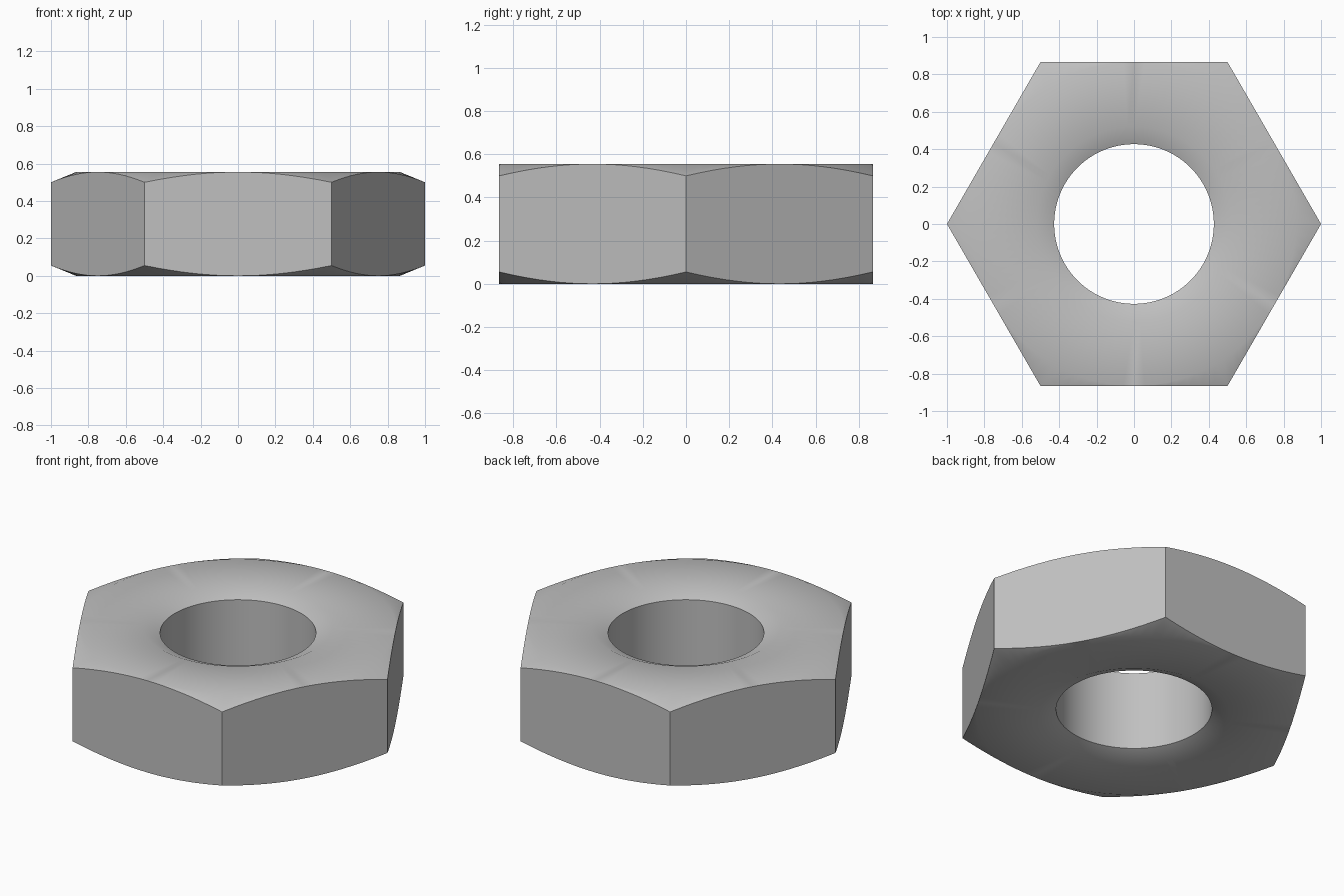
import bpy, bmesh
from math import pi, cos, sin

cube = bpy.data.objects.get("Cube")
if cube:
    bpy.data.objects.remove(cube, do_unlink=True)

HEIGHT = 0.555
APOTHEM = cos(pi / 6)
BORE, SINK, SINK_DEPTH = 0.427, 0.52, 0.04
SLOPE = 0.055 / (1 - APOTHEM)   # corner chamfer rise per radius
PER_SIDE = 16
COUNT = 6 * PER_SIDE

steel = bpy.data.materials.new("grey steel")
steel.use_nodes = True
colour = (0.53, 0.53, 0.53, 1)
steel.diffuse_color = colour
steel.node_tree.nodes["Principled BSDF"].inputs["Base Color"].default_value = colour


def section(i):
    """Closed radial cross-section at one angle, bottom then top."""
    a = 2 * pi * i / COUNT
    edge = APOTHEM / cos((i % PER_SIDE) * 2 * pi / COUNT - pi / 6)
    half = [(BORE, SINK_DEPTH), (SINK, 0), (APOTHEM, 0),
            (edge, (edge - APOTHEM) * SLOPE)]
    loop = half + [(r, HEIGHT - z) for r, z in reversed(half)]
    return [(r * cos(a), r * sin(a), z) for r, z in loop]


# Sweep the cross-section round the axis
bm = bmesh.new()
rings = [[bm.verts.new(p) for p in section(i)] for i in range(COUNT)]
for i, ring in enumerate(rings):
    following = rings[(i + 1) % COUNT]
    for j in range(len(ring)):
        k = (j + 1) % len(ring)
        bm.faces.new((ring[j], following[j], following[k], ring[k]))

# Chamfer closes to a point at the middle of each flat
bmesh.ops.remove_doubles(bm, verts=bm.verts, dist=0.0005)
bmesh.ops.recalc_face_normals(bm, faces=bm.faces)
mesh = bpy.data.meshes.new("hex_nut")
bm.to_mesh(mesh)
bm.free()
mesh.materials.append(steel)

nut = bpy.data.objects.new("hex_nut", mesh)
bpy.context.collection.objects.link(nut)
bpy.context.view_layer.objects.active = nut
nut.select_set(True)
bpy.ops.object.shade_smooth_by_angle(angle=pi / 6)
